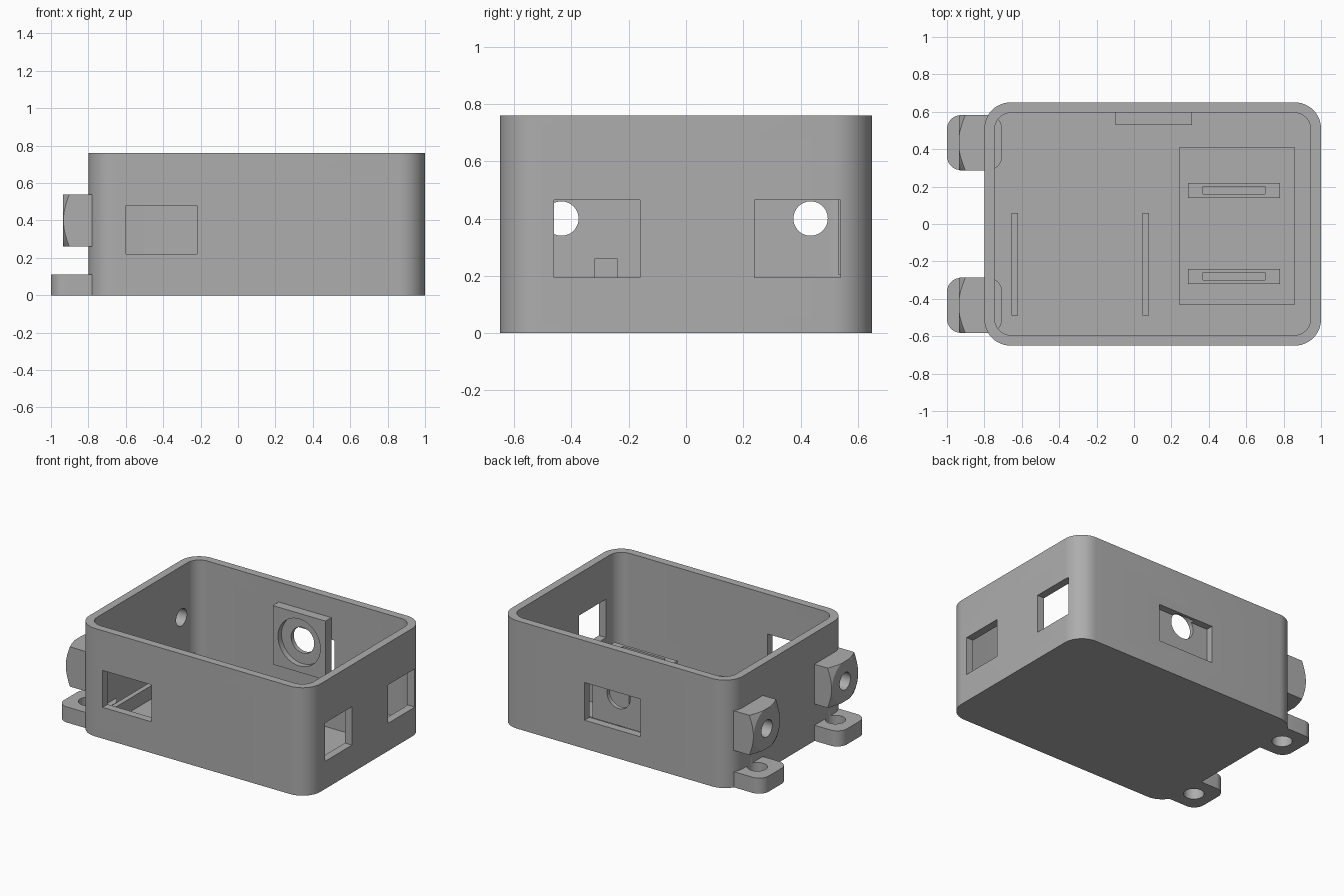
import bpy, bmesh, math
from mathutils import Matrix

if "Cube" in bpy.data.objects:
    bpy.data.objects.remove(bpy.data.objects["Cube"], do_unlink=True)

grey = bpy.data.materials.new("plain_grey")
grey.use_nodes = True
grey.diffuse_color = (0.42, 0.42, 0.42, 1)
grey.node_tree.nodes["Principled BSDF"].inputs["Base Color"].default_value = (0.42, 0.42, 0.42, 1)


def finish(name, bm):
    bmesh.ops.recalc_face_normals(bm, faces=bm.faces)
    mesh = bpy.data.meshes.new(name)
    bm.to_mesh(mesh)
    bm.free()
    mesh.materials.append(grey)
    obj = bpy.data.objects.new(name, mesh)
    bpy.context.collection.objects.link(obj)
    return obj


def block(name, x, y, z, radius=0):
    """Upright box between (min, max) pairs, with optional rounded corners."""
    bm = bmesh.new()
    if radius:
        corners = [(x[1], y[1], 0), (x[0], y[1], 90), (x[0], y[0], 180), (x[1], y[0], 270)]
        ring = []
        for cx, cy, start in corners:
            ox = cx + (radius if cx == x[0] else -radius)
            oy = cy + (radius if cy == y[0] else -radius)
            for i in range(13):
                a = math.radians(start + i * 7.5)
                ring.append(bm.verts.new((ox + radius * math.cos(a), oy + radius * math.sin(a), z[0])))
        base = bm.faces.new(ring)
        side = bmesh.ops.extrude_face_region(bm, geom=[base])["geom"]
        bmesh.ops.translate(bm, vec=(0, 0, z[1] - z[0]),
                            verts=[v for v in side if isinstance(v, bmesh.types.BMVert)])
    else:
        bmesh.ops.create_cube(bm, size=1)
        for v in bm.verts:
            v.co = [r[0] if c < 0 else r[1] for c, r in zip(v.co, (x, y, z))]
    return finish(name, bm)


def rod(name, axis, centre, r1, length, r2=None):
    """Cylinder or cone centred on a point, along X, Y or Z."""
    bm = bmesh.new()
    bmesh.ops.create_cone(bm, cap_ends=True, segments=48, radius1=r1,
                          radius2=r1 if r2 is None else r2, depth=length)
    turn = {"X": Matrix.Rotation(math.pi / 2, 4, "Y"),
            "Y": Matrix.Rotation(math.pi / 2, 4, "X"), "Z": Matrix()}[axis]
    bmesh.ops.transform(bm, matrix=Matrix.Translation(centre) @ turn, verts=bm.verts)
    return finish(name, bm)


def combine(obj, tool, how="DIFFERENCE"):
    mod = obj.modifiers.new("cut", "BOOLEAN")
    mod.operation, mod.object, mod.solver = how, tool, "EXACT"
    bpy.context.view_layer.objects.active = obj
    bpy.ops.object.modifier_apply(modifier=mod.name)
    bpy.data.objects.remove(tool, do_unlink=True)


# Open tray with rounded corners
shell = block("case_shell", (-0.8, 1), (-0.65, 0.65), (0, 0.76), 0.14)
combine(shell, block("cavity", (-0.745, 0.945), (-0.595, 0.595), (0.055, 0.9), 0.09))

# Rectangular openings: front, back and two on the side
openings = [((-0.6, -0.22), (-0.7, -0.55), (0.22, 0.48)),
            ((-0.1, 0.335), (0.55, 0.7), (0.2, 0.465)),
            ((0.9, 1.1), (-0.46, -0.16), (0.195, 0.465)),
            ((0.9, 1.1), (0.24, 0.54), (0.195, 0.465))]
for spans in openings:
    combine(shell, block("opening", *spans))
combine(shell, rod("round_relief", "Y", (0.105, 0.58, 0.415), 0.09, 0.1))

parts = [shell]
for label, y in (("front", -0.435), ("back", 0.435)):
    # Foot with a screw hole
    foot = block(label + "_foot", (-1, -0.705), (y - 0.147, y + 0.147), (0, 0.11), 0.075)
    combine(foot, rod("screw_hole", "Z", (-0.86, y, 0.05), 0.065, 0.4))
    # The shell makes way for the screw hole
    combine(shell, rod("screw_hole", "Z", (-0.86, y, 0.05), 0.065, 0.2))
    # Side lug with corners trimmed by a cone, and a cable hole
    lug = block(label + "_cable_lug", (-0.935, -0.78), (y - 0.148, y + 0.148), (0.26, 0.54))
    combine(lug, rod("cone_trim", "X", (-0.835, y, 0.4), 0.145, 0.2, 0.5), "INTERSECT")
    for target in (lug, shell):
        combine(target, rod("cable_hole", "X", (-0.84, y, 0.4), 0.06, 0.3))
    parts += [foot, lug]

# Square holder on the back wall, counterbored
holder = block("round_sensor_holder", (-0.1, 0.31), (0.53, 0.6), (0.205, 0.62))
combine(holder, rod("seat", "Y", (0.105, 0.53, 0.415), 0.165, 0.08))
combine(holder, rod("through_hole", "Y", (0.105, 0.57, 0.415), 0.09, 0.2))
parts.append(holder)

# Support rails on the floor
for label, x in (("left", 0.063), ("right", -0.637)):
    parts.append(block(label + "_rail", (x - 0.017, x + 0.017), (-0.49, 0.06), (0.05, 0.15)))

# Raised pad with two slotted mounts
parts.append(block("mount_pad", (0.24, 0.86), (-0.43, 0.41), (0.05, 0.1)))
for label, y in (("front", -0.28), ("back", 0.18)):
    mount = block(label + "_slotted_mount", (0.29, 0.78), (y - 0.04, y + 0.04), (0.09, 0.26))
    combine(mount, block("slot", (0.37, 0.7), (y - 0.02, y + 0.02), (0.12, 0.4)))
    parts.append(mount)

# Smooth round surfaces, sharp edges kept
for obj in parts:
    bpy.ops.object.select_all(action="DESELECT")
    obj.select_set(True)
    bpy.context.view_layer.objects.active = obj
    bpy.ops.object.shade_smooth_by_angle(angle=math.radians(25))
